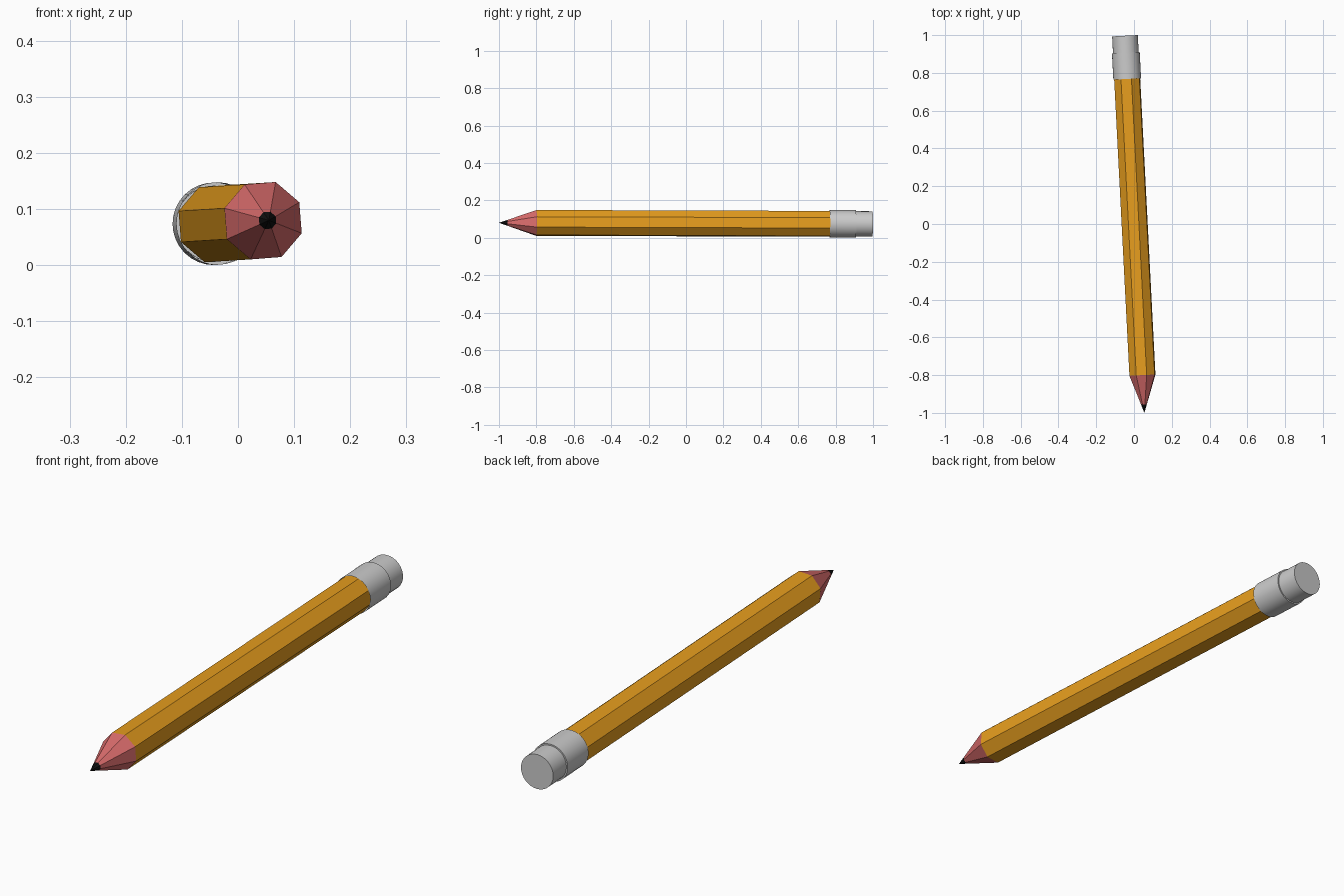
import bpy, bmesh
from math import sin, cos, radians, tau
from mathutils import Vector

if "Cube" in bpy.data.objects:
    bpy.data.objects.remove(bpy.data.objects["Cube"])

# Pencil axis: from the lead tip to the eraser end, slightly skewed
TIP = Vector((0.055, -1.0, 0.08))
AXIS = Vector((-0.0515, 1.0, -0.0032)).normalized()
UP = (Vector((0, 0, 1)) - AXIS * AXIS.z).normalized()
SIDE = AXIS.cross(UP).normalized()


def material(name, rgb):
    m = bpy.data.materials.new(name)
    m.diffuse_color = (*rgb, 1)
    m.use_nodes = True
    m.node_tree.nodes["Principled BSDF"].inputs["Base Color"].default_value = m.diffuse_color
    return m


def turned(name, profile, sides, phase=0, mat=None, caps=(True, True), smooth=False):
    """Sweep (distance from tip, radius) stations around the pencil axis."""
    bm = bmesh.new()
    rings = []
    for t, r in profile:
        c = TIP + AXIS * t
        if r == 0:
            rings.append([bm.verts.new(c)] * sides)
            continue
        angles = [phase + tau * i / sides for i in range(sides)]
        rings.append([bm.verts.new(c + SIDE * r * cos(a) + UP * r * sin(a)) for a in angles])
    for a, b in zip(rings, rings[1:]):
        for i in range(sides):
            j = (i + 1) % sides
            bm.faces.new(list(dict.fromkeys((a[i], a[j], b[j], b[i]))))
    for ring, wanted in zip((rings[0], rings[-1]), caps):
        if wanted and ring[0] is not ring[1]:
            bm.faces.new(ring)
    bmesh.ops.recalc_face_normals(bm, faces=bm.faces)
    me = bpy.data.meshes.new(name)
    bm.to_mesh(me)
    bm.free()
    ob = bpy.data.objects.new(name, me)
    bpy.context.collection.objects.link(ob)
    if mat:
        me.materials.append(mat)
    if smooth:
        bpy.ops.object.select_all(action='DESELECT')
        ob.select_set(True)
        bpy.context.view_layer.objects.active = ob
        bpy.ops.object.shade_smooth_by_angle(angle=radians(30))
    return ob


gold = material("gold_paint", (0.8, 0.34, 0.013))
pink = material("pink_wood", (0.7, 0.15, 0.15))
black = material("black_lead", (0.005, 0.005, 0.005))
R, SPIN = 0.0725, radians(27)
if SIDE.x < 0:
    SIDE = -SIDE

# Octagonal painted shaft, sharpened wood and lead
turned("shaft", [(0.2, R), (1.79, R)], 8, SPIN, gold, caps=(False, True))
turned("sharpened_wood", [(0.045, 0.0163), (0.2, R)], 8, SPIN, pink, caps=(False, False))
turned("lead_tip", [(0, 0), (0.045, 0.0163)], 8, SPIN, black, caps=(True, False))

# Round metal sleeve and eraser
turned("ferrule", [(1.77, 0.0735), (1.91, 0.0735)], 32, caps=(False, True), smooth=True)
turned("eraser", [(1.90, 0.068), (1.999, 0.068)], 32, smooth=True)
